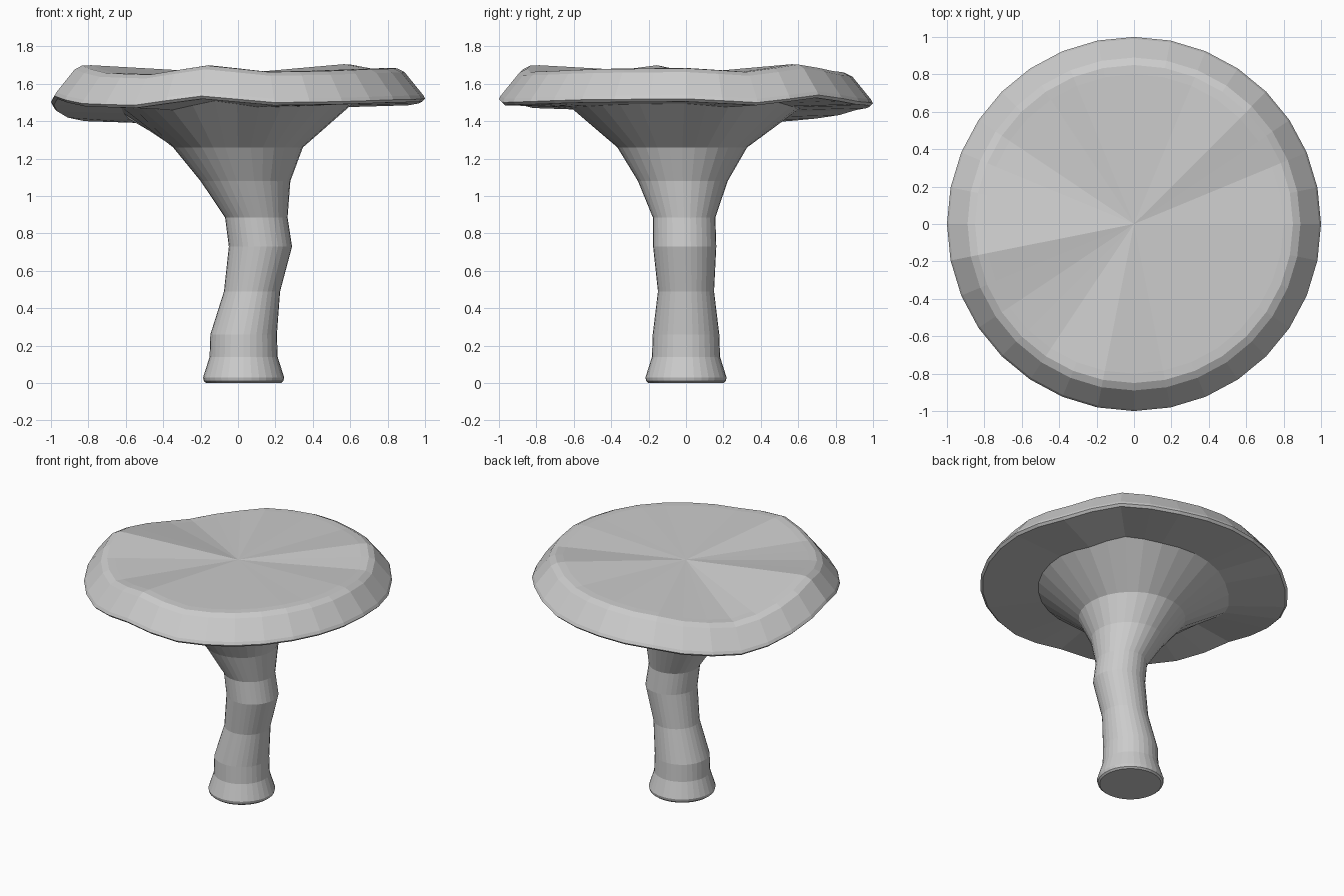
import bpy, bmesh
from math import sin, cos, pi

if "Cube" in bpy.data.objects:
    bpy.data.objects.remove(bpy.data.objects["Cube"])

SEG = 32

# Wavy rim: (angle in degrees, height offset), interpolated around the cap
WAVE = [(0, .015), (22.5, -.005), (45, .035), (67.5, .0), (90, -.01), (112.5, -.03),
        (127, -.065), (146, -.09), (158, -.07), (191, .03), (213, -.01), (236, -.02),
        (259, .03), (281, -.005), (303, .0), (326, .01), (360, .015)]


def wave(deg):
    for (a0, h0), (a1, h1) in zip(WAVE, WAVE[1:]):
        if a0 <= deg <= a1:
            return h0 + (h1 - h0) * (deg - a0) / (a1 - a0)
    return 0


def loft(name, rings, cap_start=False, apex=None):
    """Skin rings of (centre x, centre y, radius, z, wave amount)."""
    bm = bmesh.new()
    loops = []
    for cx, cy, r, z, w in rings:
        loops.append([bm.verts.new((cx + r * cos(2 * pi * i / SEG),
                                    cy + r * sin(2 * pi * i / SEG),
                                    z + w * wave(360 * i / SEG))) for i in range(SEG)])
    for a, b in zip(loops, loops[1:]):
        for i in range(SEG):
            j = (i + 1) % SEG
            bm.faces.new((a[i], a[j], b[j], b[i]))
    if cap_start:
        bm.faces.new(loops[0][::-1])
    if apex:
        top = bm.verts.new(apex)
        for i in range(SEG):
            bm.faces.new((loops[-1][i], loops[-1][(i + 1) % SEG], top))
    mesh = bpy.data.meshes.new(name)
    bm.to_mesh(mesh)
    bm.free()
    obj = bpy.data.objects.new(name, mesh)
    bpy.context.collection.objects.link(obj)
    return obj


# Ring where the flared stem meets the underside of the cap
JOIN = (-.005, -.01, .62, 1.48, 1)

# Crooked stem, flaring at the top
loft("stem", [
    (.03, 0, .20, 0, 0),
    (.03, 0, .212, .01, 0),
    (.03, 0, .217, .03, 0),
    (.03, 0, .182, .14, 0),
    (.03, 0, .178, .26, 0),
    (.075, 0, .15, .49, 0),
    (.12, -.007, .169, .73, 0),
    (.098, -.01, .167, .885, 0),
    (.04, -.017, .24, 1.08, 0),
    (0, -.02, .347, 1.26, 0),
    JOIN], cap_start=True)

# Broad cap: underside, thin rim, sloped edge and nearly flat top
loft("cap", [
    JOIN,
    (0, 0, .985, 1.49, 1),
    (0, 0, 1.0, 1.505, 1),
    (0, 0, .99, 1.525, 1),
    (0, 0, .89, 1.648, 1),
    (0, 0, .85, 1.668, 1),
    (0, 0, .80, 1.67, 1)], apex=(0, 0, 1.655))
